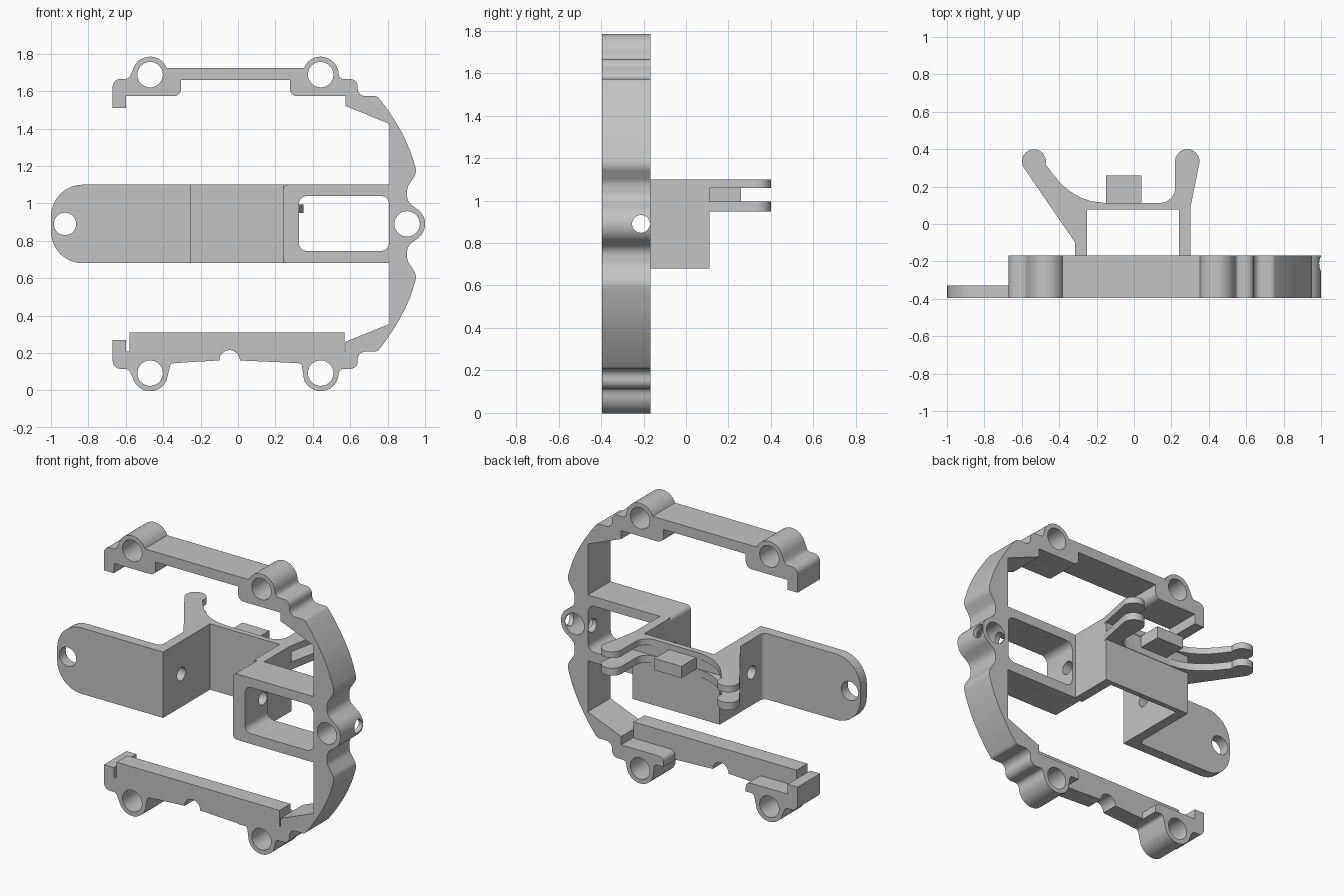
import bpy, bmesh, math
from mathutils import Vector, Matrix

cube = bpy.data.objects.get("Cube")
if cube:
    bpy.data.objects.remove(cube, do_unlink=True)

grey = bpy.data.materials.new("plain grey")
grey.use_nodes = True
colour = (0.55, 0.55, 0.55, 1)
grey.diffuse_color = colour
grey.node_tree.nodes["Principled BSDF"].inputs["Base Color"].default_value = colour

MID = 0.89              # height of the mirror plane
FRONT, BACK = -0.395, -0.168


def arc(cx, cy, r, a0, a1, n=20):
    return [(cx + r * math.cos(math.radians(a0 + (a1 - a0) * i / n)),
             cy + r * math.sin(math.radians(a0 + (a1 - a0) * i / n))) for i in range(n + 1)]


def circle(cx, cy, r):
    return arc(cx, cy, r, 0, 350, 35)


def flip(points):
    """Mirror an outline about the middle height and reverse it."""
    return [(p[0], 2 * MID - p[1], *p[2:]) for p in reversed(points)]


def rounded(points, steps=8):
    """Replace each corner that has a third value by an arc of that radius."""
    out = []
    for i, p in enumerate(points):
        b = Vector(p[:2])
        if len(p) < 3:
            out.append(b)
            continue
        u = Vector(points[i - 1][:2]) - b
        v = Vector(points[(i + 1) % len(points)][:2]) - b
        half = u.angle(v) / 2
        d = min(p[2] / math.tan(half), u.length * 0.5, v.length * 0.5)
        a, c, w = b + u.normalized() * d, b + v.normalized() * d, math.sin(half)
        for k in range(steps + 1):
            t = k / steps
            f, g, h = (1 - t) ** 2, 2 * w * t * (1 - t), t * t
            out.append((a * f + b * g + c * h) / (f + g + h))
    return out


def extrude(name, outlines, lo, hi, upright=True):
    """Extrude outlines (first outer, then holes) along y if upright, else along z."""
    curve = bpy.data.curves.new(name, "CURVE")
    curve.dimensions, curve.fill_mode = "2D", "BOTH"
    curve.extrude = (hi - lo) / 2
    for line in outlines:
        pts = rounded(line)
        spline = curve.splines.new("POLY")
        spline.points.add(len(pts) - 1)
        for sp, p in zip(spline.points, pts):
            sp.co = (p.x, p.y, 0, 1)
        spline.use_cyclic_u = True
    temp = bpy.data.objects.new("temp", curve)
    bpy.context.collection.objects.link(temp)
    bpy.context.view_layer.update()
    mesh = bpy.data.meshes.new_from_object(temp.evaluated_get(bpy.context.evaluated_depsgraph_get()))
    bpy.data.objects.remove(temp, do_unlink=True)
    mid = (lo + hi) / 2
    if upright:
        mesh.transform(Matrix.Translation((0, mid, 0)) @ Matrix.Rotation(math.pi / 2, 4, "X"))
    else:
        mesh.transform(Matrix.Translation((0, 0, mid)))
    bm = bmesh.new()
    bm.from_mesh(mesh)
    bmesh.ops.remove_doubles(bm, verts=bm.verts, dist=0.0002)
    bmesh.ops.recalc_face_normals(bm, faces=bm.faces)
    bm.to_mesh(mesh)
    bm.free()
    mesh.materials.clear()
    mesh.materials.append(grey)
    obj = bpy.data.objects.new(name, mesh)
    bpy.context.collection.objects.link(obj)
    bpy.ops.object.select_all(action="DESELECT")
    obj.select_set(True)
    bpy.context.view_layer.objects.active = obj
    bpy.ops.object.shade_smooth_by_angle(angle=math.radians(30))
    return obj


# Ring: upper left block, rail, right-hand arch, lower right block
BOSS, HOLE, BX, BZ = 0.096, 0.068, 0.442, 1.688
left_top = [(-0.60, 1.51), (-0.67, 1.51), (-0.67, 1.665, 0.05), (-0.585, 1.665, 0.03)]
left_top += arc(-0.47, BZ, BOSS, 165, 22)
right_outer = arc(BX, BZ, BOSS, 158, 0)
right_outer += [(0.55, 1.665, 0.03), (0.64, 1.665, 0.04), (0.64, 1.573, 0.04), (0.745, 1.573, 0.03),
                (0.79, 1.515), (0.83, 1.455), (0.865, 1.398), (0.893, 1.344), (0.92, 1.283), (0.94, 1.222),
                (0.957, 1.165, 0.07), (0.904, 1.085, 0.07), (0.904, 1.01, 0.06)]
right_outer += arc(0.904, MID, BOSS, 58, 0)
right_inner = [(0.81, 1.425), (0.575, 1.52), (0.575, 1.573), (0.277, 1.573, 0.04)]
left_inner = [(-0.304, 1.573, 0.04), (-0.60, 1.573)]

lower_outer = flip(right_outer)[1:]
outline = (left_top + right_outer + lower_outer + [(0.34, 0.145, 0.02), (0.277, 0.145)]
           + flip(right_inner) + right_inner + [(0.277, 1.66), (-0.304, 1.66)] + left_inner)
ring = extrude("ring_frame", [outline, circle(-0.47, BZ, HOLE), circle(BX, BZ, HOLE),
                              circle(BX, 2 * MID - BZ, HOLE), circle(0.904, MID, HOLE)], FRONT, BACK)

# Lower left block and the thin front rail joining the lower blocks
low_left = ([(-0.304, 0.145), (-0.36, 0.145, 0.02)] + flip(left_top) + flip(left_inner))
extrude("lower_left_block", [low_left, circle(-0.47, 2 * MID - BZ, HOLE)], FRONT, BACK)
extrude("lower_rail", [[(-0.58, 0.31), (-0.58, 0.17), (-0.36, 0.17), (-0.36, 0.145)]
                       + arc(-0.045, 0.16, 0.055, 180, 0)
                       + [(0.34, 0.145), (0.34, 0.17), (0.57, 0.17), (0.57, 0.31)]], FRONT, -0.285)

# Rectangular window between the arch and the bracket
LOW, HIGH = 0.68, 1.10
window = extrude("window_frame", [
    [(0.24, LOW, 0.03), (0.24, HIGH, 0.03), (0.82, HIGH), (0.82, LOW)],
    [(0.325, 0.745, 0.045), (0.325, 1.04, 0.045), (0.808, 1.04, 0.045), (0.808, 0.745, 0.045)],
], FRONT, BACK)

# Bracket: flat mounting plate and U-shaped channel
extrude("mounting_plate", [
    [(-1, LOW, 0.17), (-1, HIGH, 0.17), (-0.3, HIGH), (-0.3, LOW)],
    circle(-0.925, MID, 0.06)], FRONT, -0.33)
channel = extrude("bracket_channel", [[
    (-0.252, FRONT), (-0.38, FRONT), (-0.38, -0.33), (-0.315, -0.33, 0.035), (-0.315, 0.11),
    (0.302, 0.11), (0.302, -0.18), (0.24, -0.18), (0.24, 0.078), (-0.252, 0.078)]],
    LOW, HIGH, upright=False)

# Pair of curved hook plates with a small block between them
hooks = ([(-0.28, 0.09), (-0.28, -0.1), (-0.314, -0.1)] + arc(-0.535, 0.335, 0.064, 215, -15)
         + [(-0.42, 0.25), (-0.385, 0.21), (-0.34, 0.173), (-0.29, 0.143), (-0.23, 0.122), (-0.16, 0.113),
            (0.06, 0.113), (0.22, 0.113, 0.15)]
         + arc(0.285, 0.335, 0.065, 180, -10) + [(0.302, 0.09)])
for name, lo, hi in (("lower_hooks", 0.948, 0.995), ("upper_hooks", 1.06, HIGH)):
    extrude(name, [hooks], lo, hi, upright=False)
extrude("spacer_block", [[(-0.15, 0.09), (-0.15, 0.26), (0.04, 0.26), (0.04, 0.09)]],
        0.99, 1.065, upright=False)

# Cross hole drilled sideways through ring, window and channel
bpy.ops.mesh.primitive_cylinder_add(vertices=32, radius=0.042, depth=2.4,
                                    location=(0, -0.212, MID), rotation=(0, math.pi / 2, 0))
drill = bpy.context.object
drill.name = "cross_hole_cutter"
drill.hide_render = True
drill.display_type = "WIRE"
for obj in (ring, window, channel):
    cut = obj.modifiers.new("cross hole", "BOOLEAN")
    cut.operation, cut.solver, cut.object = "DIFFERENCE", "EXACT", drill
    bpy.context.view_layer.objects.active = obj
    bpy.ops.object.modifier_apply(modifier=cut.name)
bpy.data.objects.remove(drill, do_unlink=True)
